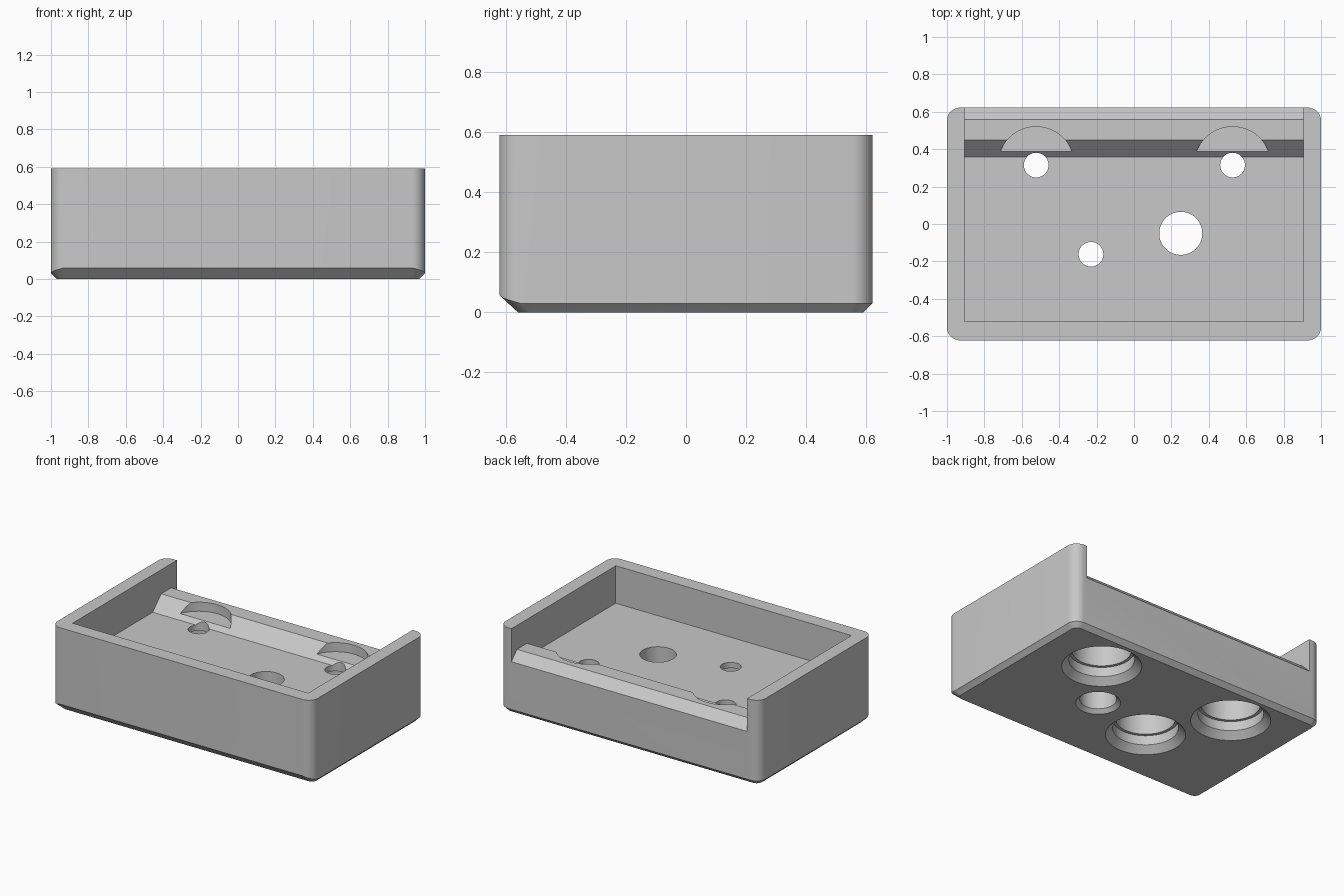
import bpy
import bmesh
import math

if "Cube" in bpy.data.objects:
    bpy.data.objects.remove(bpy.data.objects["Cube"], do_unlink=True)

grey = bpy.data.materials.new("light grey plastic")
grey.use_nodes = True
colour = (0.58, 0.58, 0.58, 1)
grey.diffuse_color = colour
grey.node_tree.nodes["Principled BSDF"].inputs["Base Color"].default_value = colour

ARC = 12


def loft(name, rings):
    """Closed solid through rings that have equal point counts."""
    bm = bmesh.new()
    loops = [[bm.verts.new(p) for p in ring] for ring in rings]
    n = len(loops[0])
    for low, high in zip(loops, loops[1:]):
        for i in range(n):
            j = (i + 1) % n
            bm.faces.new((low[i], low[j], high[j], high[i]))
    bm.faces.new(loops[0][::-1])
    bm.faces.new(loops[-1])
    bmesh.ops.recalc_face_normals(bm, faces=bm.faces)
    mesh = bpy.data.meshes.new(name)
    bm.to_mesh(mesh)
    bm.free()
    mesh.materials.append(grey)
    obj = bpy.data.objects.new(name, mesh)
    bpy.context.collection.objects.link(obj)
    return obj


def rounded_outline(half_x, front, back, radius, height):
    """Rounded rectangle; height(f) gets f = 1 at the front, 0 at the sides."""
    points = []
    for quarter in range(4):
        cx = (half_x - radius) * (1 if quarter in (0, 3) else -1)
        cy = back - radius if quarter < 2 else front + radius
        for k in range(ARC + 1):
            a = (quarter + k / ARC) * math.pi / 2
            f = 0 if quarter < 2 else (k / ARC if quarter == 2 else 1 - k / ARC)
            points.append((cx + radius * math.cos(a), cy + radius * math.sin(a), height(f)))
    return points


def round_cutter(name, profile, x, y, sides=64):
    """Turned cutter from (radius, z) pairs."""
    angles = [2 * math.pi * i / sides for i in range(sides)]
    return loft(name, [[(x + r * math.cos(a), y + r * math.sin(a), z) for a in angles]
                       for r, z in profile])


# Outer body with rounded corners and a bottom chamfer that is deeper in front
body = loft("tray_body", [
    rounded_outline(0.97, -0.56, 0.592, 0.04, lambda f: 0),
    rounded_outline(1, -0.622, 0.622, 0.07, lambda f: 0.03 + 0.03 * f),
    rounded_outline(1, -0.622, 0.622, 0.07, lambda f: 0.59),
])

# Pocket open at the back, leaving a bevelled ridge
pocket = [(-0.522, 0.33), (0.357, 0.33), (0.45, 0.423), (0.56, 0.423),
          (0.622, 0.361), (0.7, 0.283), (0.7, 0.8), (-0.522, 0.8)]
cutters = [loft("pocket_cutter", [[(x, y, z) for y, z in pocket] for x in (-0.905, 0.905)])]

# Stepped screw holes, whose upper clearance also scoops the ridge
stepped = [(0.26, -0.01), (0.205, 0.045), (0.205, 0.11), (0.185, 0.11), (0.185, 0.29),
           (0.066, 0.29), (0.066, 0.36), (0.205, 0.36), (0.205, 0.7)]
for x, y in ((-0.523, 0.315), (0.527, 0.315), (-0.23, -0.162)):
    cutters.append(round_cutter("screw_hole_cutter", stepped, x, y))

# Plain cable hole with a chamfered mouth
plain = [(0.15, -0.01), (0.115, 0.025), (0.115, 0.7)]
cutters.append(round_cutter("cable_hole_cutter", plain, 0.25, -0.05))

bpy.context.view_layer.objects.active = body
for cutter in cutters:
    cutter.hide_render = True
    mod = body.modifiers.new("cut", "BOOLEAN")
    mod.operation = "DIFFERENCE"
    mod.solver = "EXACT"
    mod.object = cutter
    bpy.ops.object.modifier_apply(modifier=mod.name)
    bpy.data.objects.remove(cutter, do_unlink=True)

bpy.ops.object.select_all(action="DESELECT")
body.select_set(True)
bpy.ops.object.shade_smooth_by_angle(angle=math.radians(25))
